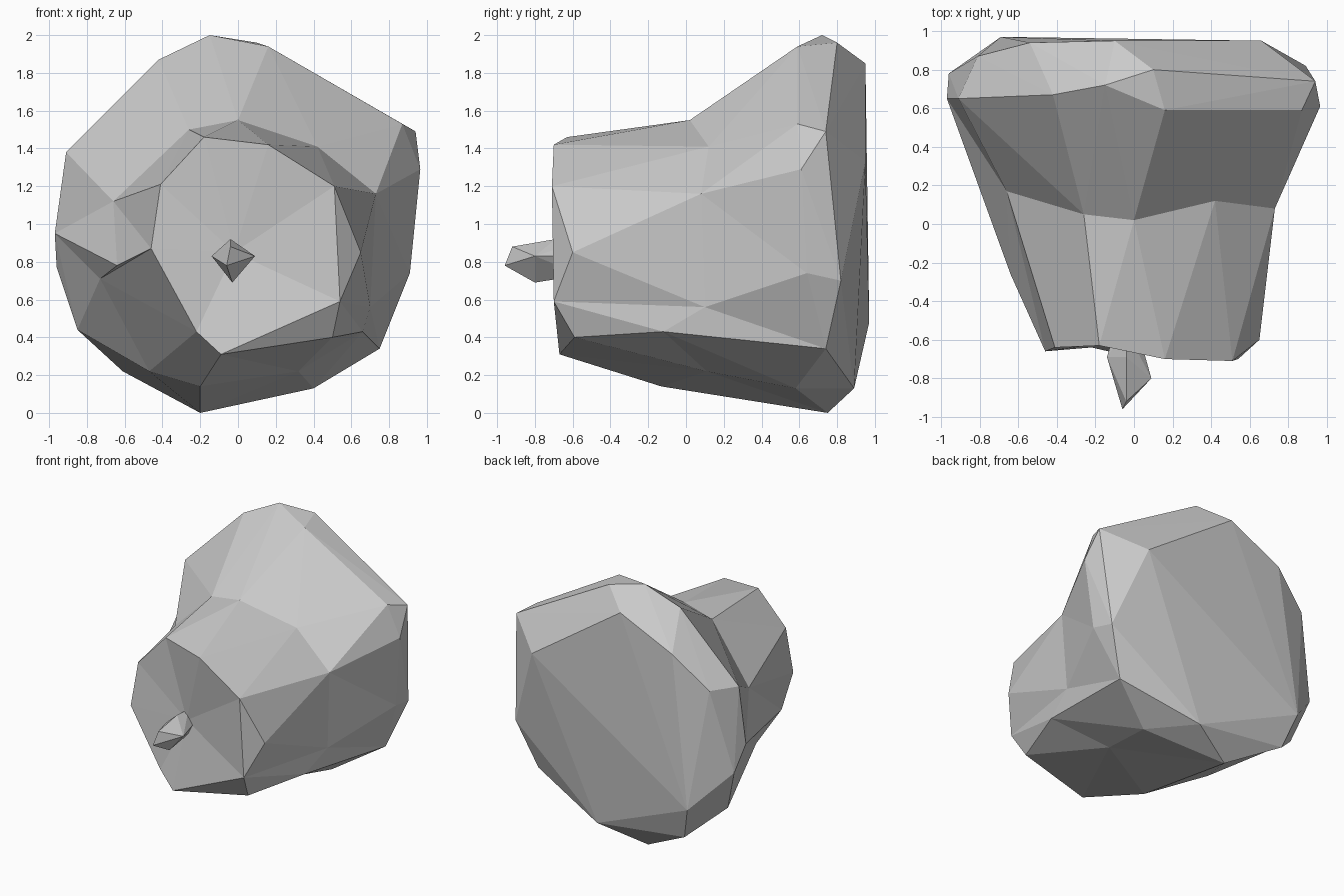
import bpy, bmesh, math
from mathutils import Vector

if "Cube" in bpy.data.objects:
    bpy.data.objects.remove(bpy.data.objects["Cube"])

# cross-section rings from front to back (x, y, z)
FRONT = [(.16, -.70, 1.42), (.51, -.71, 1.20), (.65, -.60, .85), (.54, -.70, .59),
         (.50, -.59, .40), (-.09, -.67, .31), (-.22, -.64, .43), (-.46, -.66, .87),
         (-.41, -.64, 1.21), (-.18, -.63, 1.46)]
MID = [(0, .02, 1.55), (.42, .12, 1.41), (.73, .08, 1.16), (.70, .10, .56),
       (.66, -.12, .43), (.32, .11, .22), (-.20, -.13, .14), (-.47, .25, .22),
       (-.73, .18, .71), (-.64, -.26, .78), (-.66, .17, 1.12), (-.26, .05, 1.50)]
FLANGE = [(.16, .59, 1.94), (.87, .59, 1.53), (.965, .61, 1.29), (.91, .64, .74),
          (.75, .74, .34), (.40, .58, .13), (-.20, .75, 0), (-.85, .70, .44),
          (-.97, .65, .95), (-.91, .65, 1.38), (-.42, .67, 1.87), (-.15, .72, 2.0)]
BACK = [(.10, .80, 1.96), (.94, .74, 1.49), (-.10, .95, 1.85), (.66, .95, 1.33),
        (.89, .82, .70), (.14, .89, .13), (-.61, .89, .22), (-.69, .97, .48),
        (-.96, .78, .77), (-.81, .87, 1.40), (-.54, .94, 1.64)]


def angle(v):
    return math.atan2(v.co.x, v.co.z - .9) % math.tau


def ring(bm, pts):
    return sorted((bm.verts.new(p) for p in pts), key=angle)


def zip_rings(bm, a, b):
    """Triangulated band between two rings with different vertex counts."""
    def step(r, k):
        if k >= len(r):
            return math.inf
        nxt = angle(r[k + 1]) if k + 1 < len(r) else angle(r[0]) + math.tau
        return (angle(r[k]) + nxt) / 2
    i = j = 0
    while i < len(a) or j < len(b):
        ai, bj = a[i % len(a)], b[j % len(b)]
        if step(a, i) <= step(b, j):
            i += 1
            bm.faces.new((ai, a[i % len(a)], bj))
        else:
            j += 1
            bm.faces.new((ai, b[j % len(b)], bj))


def finish(bm, name):
    bmesh.ops.recalc_face_normals(bm, faces=bm.faces)
    me = bpy.data.meshes.new(name)
    bm.to_mesh(me)
    bm.free()
    bpy.context.collection.objects.link(bpy.data.objects.new(name, me))


def hull(bm, verts):
    out = bmesh.ops.convex_hull(bm, input=verts)
    junk = [g for g in out["geom_interior"] if isinstance(g, bmesh.types.BMVert)]
    bmesh.ops.delete(bm, geom=junk, context='VERTS')


# faceted body: wide closed back (hull without its inner cap)
bm = bmesh.new()
hull(bm, [bm.verts.new(p) for p in FLANGE + BACK])
bm.normal_update()
flange_keys = {Vector(p).to_tuple(3) for p in FLANGE}
cap = [f for f in bm.faces if abs(f.normal.y) > .5
       and all(v.co.to_tuple(3) in flange_keys for v in f.verts)]
bmesh.ops.delete(bm, geom=cap, context='FACES')

# tapering trunk
front, mid, flange = (ring(bm, p) for p in (FRONT, MID, FLANGE))
zip_rings(bm, front, mid)
zip_rings(bm, mid, flange)

# dimpled front with two chamfer corners
for k in (2, 4):
    bm.faces.new(front[k - 1:k + 2])
rim = [v for k, v in enumerate(front) if k not in (2, 4)]
centre = bm.verts.new((-.02, -.60, .85))
for k, v in enumerate(rim):
    bm.faces.new((v, rim[k - 1], centre))
bmesh.ops.remove_doubles(bm, verts=bm.verts, dist=.001)
finish(bm, "faceted_body")

# small pointed stub on the front
bm = bmesh.new()
stub = [(-.10, -.55, .83), (-.04, -.55, .91), (.02, -.55, .83), (-.03, -.55, .73),
        (-.14, -.69, .83), (-.04, -.92, .88), (.09, -.80, .83), (-.03, -.80, .69),
        (-.06, -.96, .78), (-.04, -.69, .92)]
hull(bm, [bm.verts.new(p) for p in stub])
finish(bm, "front_stub")
